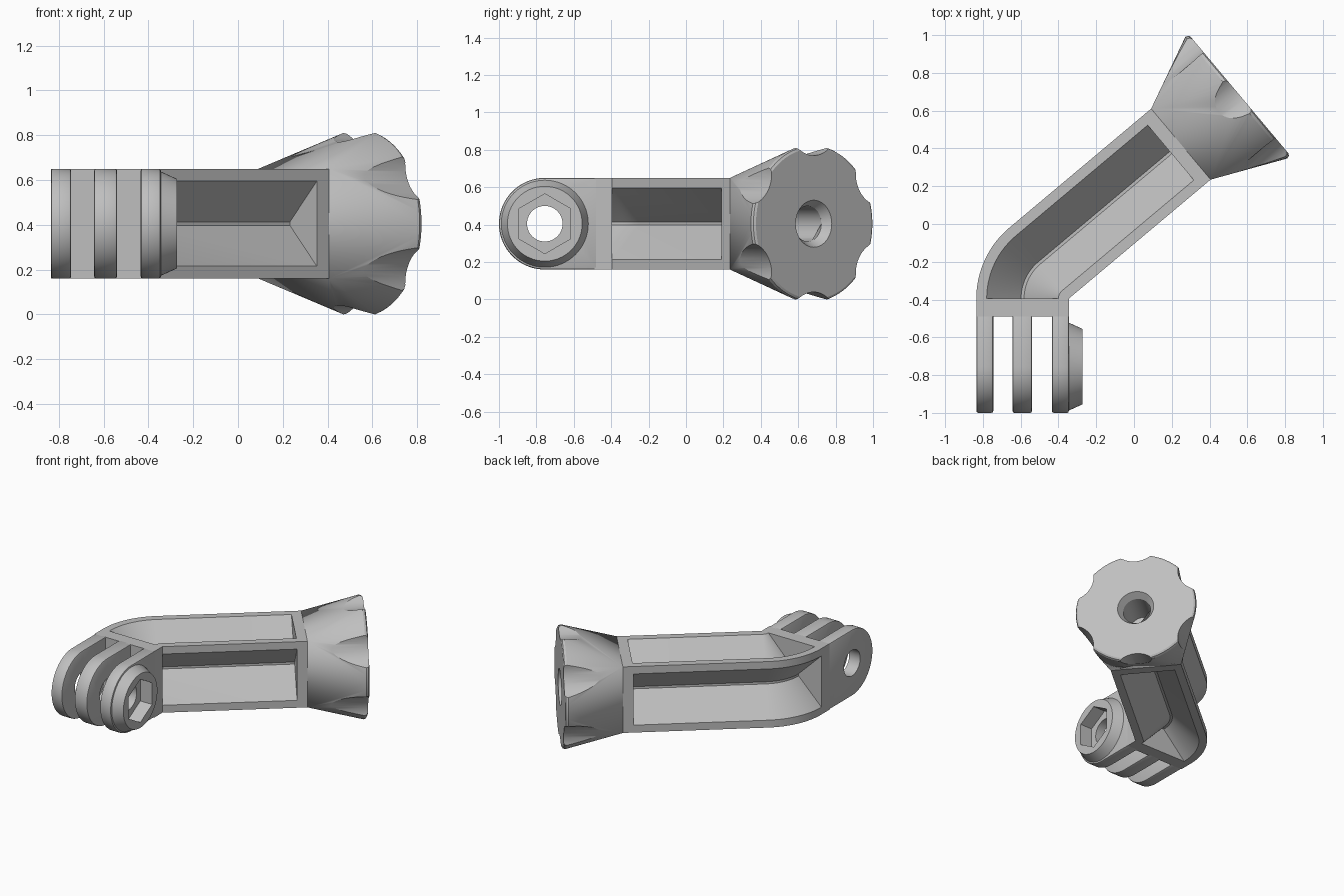
import bpy, bmesh, math
from mathutils import Matrix, Vector

if "Cube" in bpy.data.objects:
    bpy.data.objects.remove(bpy.data.objects["Cube"])

grey = bpy.data.materials.new("matte grey")
grey.use_nodes = True
grey.diffuse_color = (0.52, 0.52, 0.52, 1)
grey.node_tree.nodes["Principled BSDF"].inputs["Base Color"].default_value = grey.diffuse_color

MID = 0.405                 # height of the centre line
HALF = 0.245                # half width of the square arm
TILT = math.radians(40)     # direction of the arm
PIVOT = Vector((-0.345, -0.395, MID))   # inner corner of the bend
ARM = 0.98                  # arm length up to the knob
PIN = Vector((0, -0.755, MID))          # centre of the hinge pin


def frame(angle, along, across=0):
    """Frame at a point of the arm: X across, Y up, Z along."""
    d = Vector((math.cos(angle), math.sin(angle), 0))
    n = Vector((-d.y, d.x, 0))
    m = Matrix((n, Vector((0, 0, 1)), d)).transposed().to_4x4()
    m.translation = PIVOT + d * along + n * across
    return m


def make(name, bm):
    bmesh.ops.recalc_face_normals(bm, faces=bm.faces)
    mesh = bpy.data.meshes.new(name)
    bm.to_mesh(mesh)
    bm.free()
    mesh.materials.append(grey)
    ob = bpy.data.objects.new(name, mesh)
    bpy.context.collection.objects.link(ob)
    return ob


def cone(name, matrix, start, end, r1, r2, sides=64):
    """Cone or cylinder along the Z axis of the given frame."""
    bm = bmesh.new()
    place = matrix @ Matrix.Translation((0, 0, (start + end) / 2))
    bmesh.ops.create_cone(bm, cap_ends=True, segments=sides, radius1=r1,
                          radius2=r2, depth=end - start, matrix=place)
    return make(name, bm)


def prism(name, points, matrix, depth):
    """Flat outline pushed along the Z axis of the given frame."""
    bm = bmesh.new()
    face = bm.faces.new([bm.verts.new((x, y, 0)) for x, y in points])
    new = bmesh.ops.extrude_face_region(bm, geom=[face])["geom"]
    bmesh.ops.translate(bm, vec=(0, 0, depth),
                        verts=[v for v in new if isinstance(v, bmesh.types.BMVert)])
    bm.transform(matrix)
    return make(name, bm)


def bake(ob, cutters=()):
    """Apply modifiers and cuts."""
    for c in cutters:
        mod = ob.modifiers.new("cut", "BOOLEAN")
        mod.operation, mod.solver, mod.object = "DIFFERENCE", "EXACT", c
    dg = bpy.context.evaluated_depsgraph_get()
    mesh = bpy.data.meshes.new_from_object(ob.evaluated_get(dg))
    ob.modifiers.clear()
    ob.data = mesh


def smooth(ob, degrees=25):
    bpy.ops.object.select_all(action="DESELECT")
    ob.select_set(True)
    bpy.context.view_layer.objects.active = ob
    bpy.ops.object.shade_smooth_by_angle(angle=math.radians(degrees))


# Grooved arm: square section with a V groove in each side, swept round the bend
LIP, VALLEY = 0.19, 0.058
quarter = [(HALF, -HALF), (HALF, -LIP), (VALLEY, -0.008), (VALLEY, 0.008), (HALF, LIP)]
section = []
for k in range(4):
    turn = Matrix.Rotation(k * math.pi / 2, 2)
    section += [turn @ Vector(p) for p in quarter]
STEPS = 16
stations = [frame(math.pi / 2 + (TILT - math.pi / 2) * i / STEPS, 0, 0) for i in range(STEPS + 1)]
stations.append(frame(TILT, 0.91))
bm = bmesh.new()
rings = [[bm.verts.new(m @ Vector((p.x + HALF, p.y, 0))) for p in section] for m in stations]
for a, b in zip(rings, rings[1:]):
    for i in range(len(section)):
        j = (i + 1) % len(section)
        bm.faces.new((a[i], a[j], b[j], b[i]))
bm.faces.new(rings[0])
bm.faces.new(rings[-1])
bmesh.ops.remove_doubles(bm, verts=bm.verts, dist=1e-5)
smooth(make("grooved_arm", bm))

# Solid collar and hinge block at the two ends of the arm
square = [(-HALF, -HALF), (HALF, -HALF), (HALF, HALF), (-HALF, HALF)]
prism("arm_collar", square, frame(TILT, 0.91, HALF), ARM - 0.91)
prism("hinge_block", square, frame(math.pi / 2, -0.095, HALF), 0.095)

# Flared knob
hub = frame(TILT, ARM, HALF)
FLARE = 0.405
bm = bmesh.new()
for x, y in square:
    bm.verts.new((x, y, 0))
for radius, z in ((0.413, FLARE - 0.035), (0.42, FLARE - 0.022), (0.415, FLARE - 0.007), (0.403, FLARE)):
    for i in range(96):
        a = math.tau * i / 96
        bm.verts.new((radius * math.cos(a), radius * math.sin(a), z))
bmesh.ops.convex_hull(bm, input=bm.verts)
bmesh.ops.dissolve_limit(bm, angle_limit=0.005, verts=bm.verts, edges=bm.edges)
bm.transform(hub)
knob = make("knob", bm)

# Finger scoops and threaded-rod hole of the knob
cutters = []
for k in range(6):
    a = math.radians(30 + 60 * k)
    spot = Matrix.Translation((0.535 * math.cos(a), 0.535 * math.sin(a), 0))
    cutters.append(cone("scoop_cutter", hub @ spot, -0.1, 0.5, 0.17, 0.17))
cutters.append(cone("rod_cutter", hub, 0.1, 0.5, 0.095, 0.095))
cutters.append(cone("countersink_cutter", hub, FLARE - 0.05, FLARE + 0.01, 0.095, 0.132))
bake(knob, cutters)
smooth(knob)

# Hinge fingers, rounded at the free end
sideways = Matrix(((0, 0, 1), (1, 0, 0), (0, 1, 0))).to_4x4()   # local X, Y, Z to y, z, x


def across(x):
    return Matrix.Translation((x, PIN.y, PIN.z)) @ sideways


outline = [(0.285, HALF)]
for i in range(49):
    a = math.pi / 2 + math.pi * i / 48
    outline.append((HALF * math.cos(a), HALF * math.sin(a)))
outline.append((0.285, -HALF))
pin = cone("pin_cutter", across(0), -1, 0, 0.095, 0.095)
hexagon = [(0.16 * math.sin(math.pi * k / 3), 0.16 * math.cos(math.pi * k / 3)) for k in range(6)]
nut = prism("nut_cutter", hexagon, across(-0.37), 0.2)
cutters += [pin, nut]
for name, left, right in (("outer_finger", -0.835, -0.745),
                          ("middle_finger", -0.643, -0.54),
                          ("nut_finger", -0.435, -0.345)):
    finger = prism(name, outline, across(left), right - left)
    bevel = finger.modifiers.new("soft edge", "BEVEL")
    bevel.width, bevel.segments, bevel.limit_method = 0.01, 2, "ANGLE"
    bevel.angle_limit = math.radians(60)
    bake(finger, [pin, nut] if name == "nut_finger" else [pin])
    smooth(finger)

# Nut boss
boss = cone("nut_boss", across(0), -0.35, -0.273, 0.235, 0.2)
bake(boss, [pin, nut])
smooth(boss)

for c in cutters:
    bpy.data.objects.remove(c)
